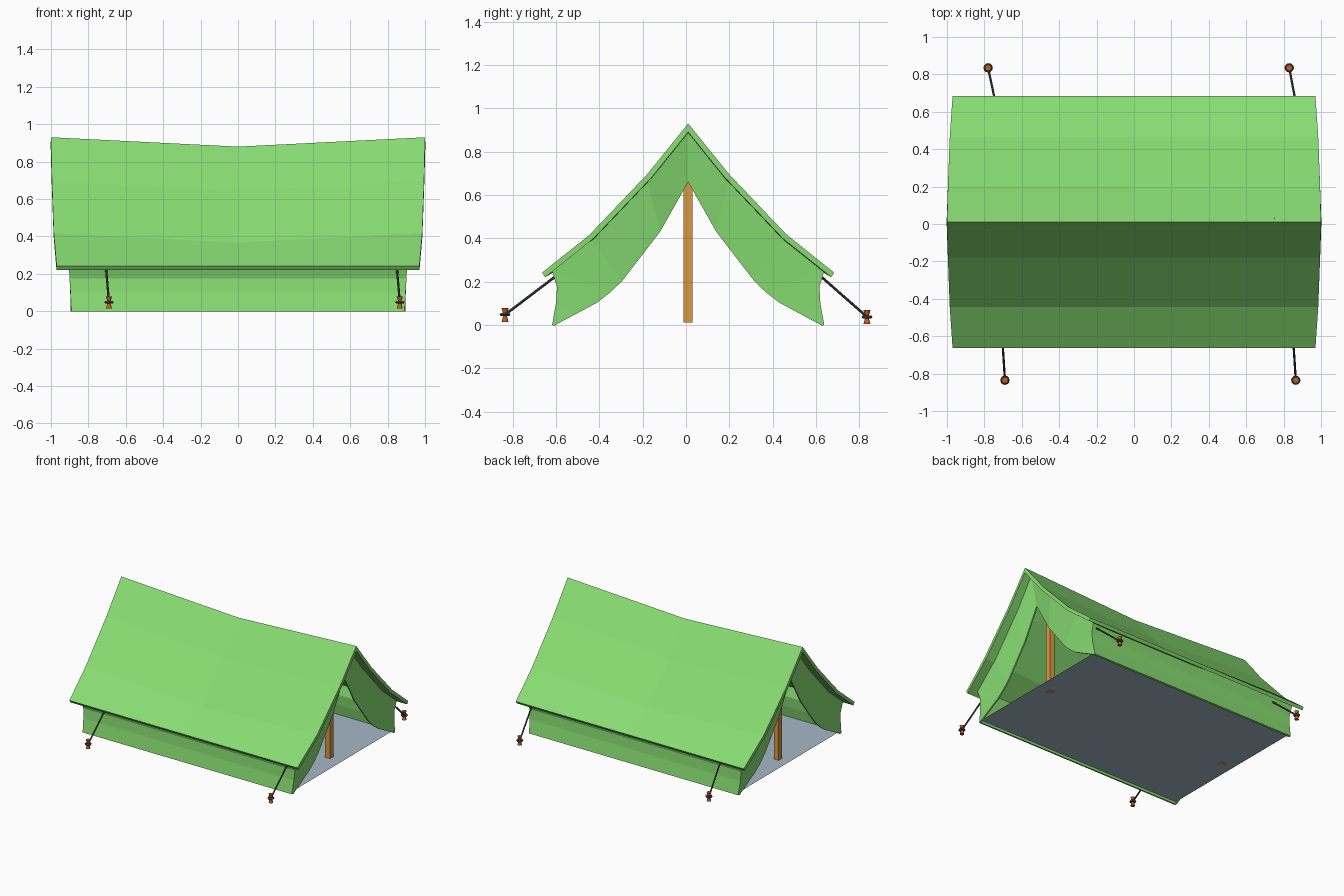
import bpy
import bmesh
from mathutils import Vector

cube = bpy.data.objects.get("Cube")
if cube:
    bpy.data.objects.remove(cube, do_unlink=True)

MID = 0.01  # ridge line in y


def material(name, rgb):
    m = bpy.data.materials.new(name)
    m.use_nodes = True
    m.diffuse_color = (*rgb, 1)
    m.node_tree.nodes["Principled BSDF"].inputs["Base Color"].default_value = (*rgb, 1)
    return m


canvas = material("green canvas", (0.245, 0.72, 0.168))
ground = material("blue grey groundsheet", (0.376, 0.479, 0.565))
wood = material("pole wood", (0.69, 0.32, 0.055))
peg_mat = material("peg orange", (0.55, 0.11, 0.015))
cord = material("dark cord", (0.07, 0.07, 0.08))


def make_object(name, bm, mat, thickness=0):
    bmesh.ops.recalc_face_normals(bm, faces=bm.faces)
    me = bpy.data.meshes.new(name)
    bm.to_mesh(me)
    bm.free()
    me.materials.append(mat)
    ob = bpy.data.objects.new(name, me)
    bpy.context.collection.objects.link(ob)
    if thickness:
        mod = ob.modifiers.new("cloth thickness", "SOLIDIFY")
        mod.thickness = thickness
        mod.offset = -1
        mod.use_even_offset = True
    return ob


def sheet(name, rows, mat, thickness, outward):
    """Skin a grid of points, with faces turned towards the given direction."""
    bm = bmesh.new()
    grid = [[bm.verts.new(p) for p in row] for row in rows]
    for a, b in zip(grid, grid[1:]):
        for i in range(len(a) - 1):
            bm.faces.new((a[i], a[i + 1], b[i + 1], b[i]))
    ob = make_object(name, bm, mat, thickness)
    me = ob.data
    total = sum((f.normal * f.area for f in me.polygons), Vector())
    if total.dot(Vector(outward)) < 0:
        me.flip_normals()
    return ob


# Roof: sagging sheet folded over the ridge (offset, height, half length, sag)
slope = [(0, 0.93, 1.0, 0.05), (0.19, 0.695, 0.995, 0.05),
         (0.455, 0.417, 0.985, 0.05), (0.674, 0.242, 0.97, 0)]
profile = [(-o, z, h, s) for o, z, h, s in reversed(slope[1:])] + slope
sheet("roof", [[(k * h, MID + o, z - s * (1 - abs(k))) for o, z, h, s in profile]
               for k in (-1, 0, 1)], canvas, 0.025, (0, 0, 1))


def end_x(z):
    return 0.89 + 0.06 * z


# Low side walls and the door flaps at both ends
wall = [(0.63, 0.255), (0.605, 0.175), (0.61, 0.10), (0.628, 0)]
flap_outer = [(0, 0.905), (0.19, 0.672), (0.45, 0.397)] + wall
flap_inner = [(0, 0.66), (0.13, 0.43), (0.305, 0.203), (0.36, 0.15),
              (0.42, 0.104), (0.52, 0.05), (0.615, 0.0)]
for side, sname in ((-1, "front"), (1, "back")):
    sheet(sname + "_wall", [[(k * end_x(z), MID + side * o, z) for k in (-1, 1)]
                            for o, z in wall], canvas, 0.015, (0, side, 0))
    for end, ename in ((-1, "right"), (1, "left")):
        rows = [[(end * end_x(zo), MID + side * yo, zo),
                 (end * 0.895, MID + side * yi, zi)]
                for (yo, zo), (yi, zi) in zip(flap_outer, flap_inner)]
        sheet(f"{sname}_{ename}_door_flap", rows, canvas, 0.012, (end, 0, 0))

# Groundsheet
sheet("groundsheet", [[(x, MID + y, 0.015) for x in (-0.885, 0.885)]
                      for y in (-0.615, 0.615)], ground, 0, (0, 0, 1))

# Square poles under the ridge
for x, name in ((-0.79, "right_pole"), (0.77, "left_pole")):
    bm = bmesh.new()
    bmesh.ops.create_cube(bm, size=1)
    bmesh.ops.scale(bm, vec=(0.042, 0.042, 0.88), verts=bm.verts)
    bmesh.ops.translate(bm, vec=(x, MID, 0.452), verts=bm.verts)
    make_object(name, bm, wood)


def lathe(name, rings, at, mat, sides=12):
    """Stack cone sections from (radius, height) pairs."""
    bm = bmesh.new()
    for (r0, z0), (r1, z1) in zip(rings, rings[1:]):
        new = bmesh.ops.create_cone(bm, cap_ends=True, segments=sides, radius1=r0,
                                    radius2=r1, depth=z1 - z0)["verts"]
        bmesh.ops.translate(bm, vec=Vector(at) + Vector((0, 0, (z0 + z1) / 2)), verts=new)
    make_object(name, bm, mat)


def rope(name, a, b):
    a, b = Vector(a), Vector(b)
    bm = bmesh.new()
    bmesh.ops.create_cone(bm, cap_ends=True, segments=8, radius1=0.006,
                          radius2=0.006, depth=(b - a).length)
    bmesh.ops.rotate(bm, matrix=(b - a).to_track_quat("Z", "Y").to_matrix(), verts=bm.verts)
    bmesh.ops.translate(bm, vec=(a + b) / 2, verts=bm.verts)
    make_object(name, bm, cord)


# Guy ropes with pegs and cord loops: peg x, eave x, side, peg height
guys = [("front_right", -0.69, -0.705, -1, 0.048), ("front_left", 0.865, 0.85, -1, 0.048),
        ("back_right", -0.78, -0.735, 1, 0.038), ("back_left", 0.83, 0.87, 1, 0.038)]
for name, px, ex, side, z in guys:
    base = (px, side * 0.835, z)
    lathe(name + "_peg", [(0.016, -0.034), (0.009, -0.006), (0.009, 0.006), (0.017, 0.032)],
          base, peg_mat)
    lathe(name + "_cord_loop", [(0.02, -0.007), (0.025, 0), (0.02, 0.007)], base, cord)
    rope(name + "_rope", base, (ex, MID + side * 0.612, 0.225))
